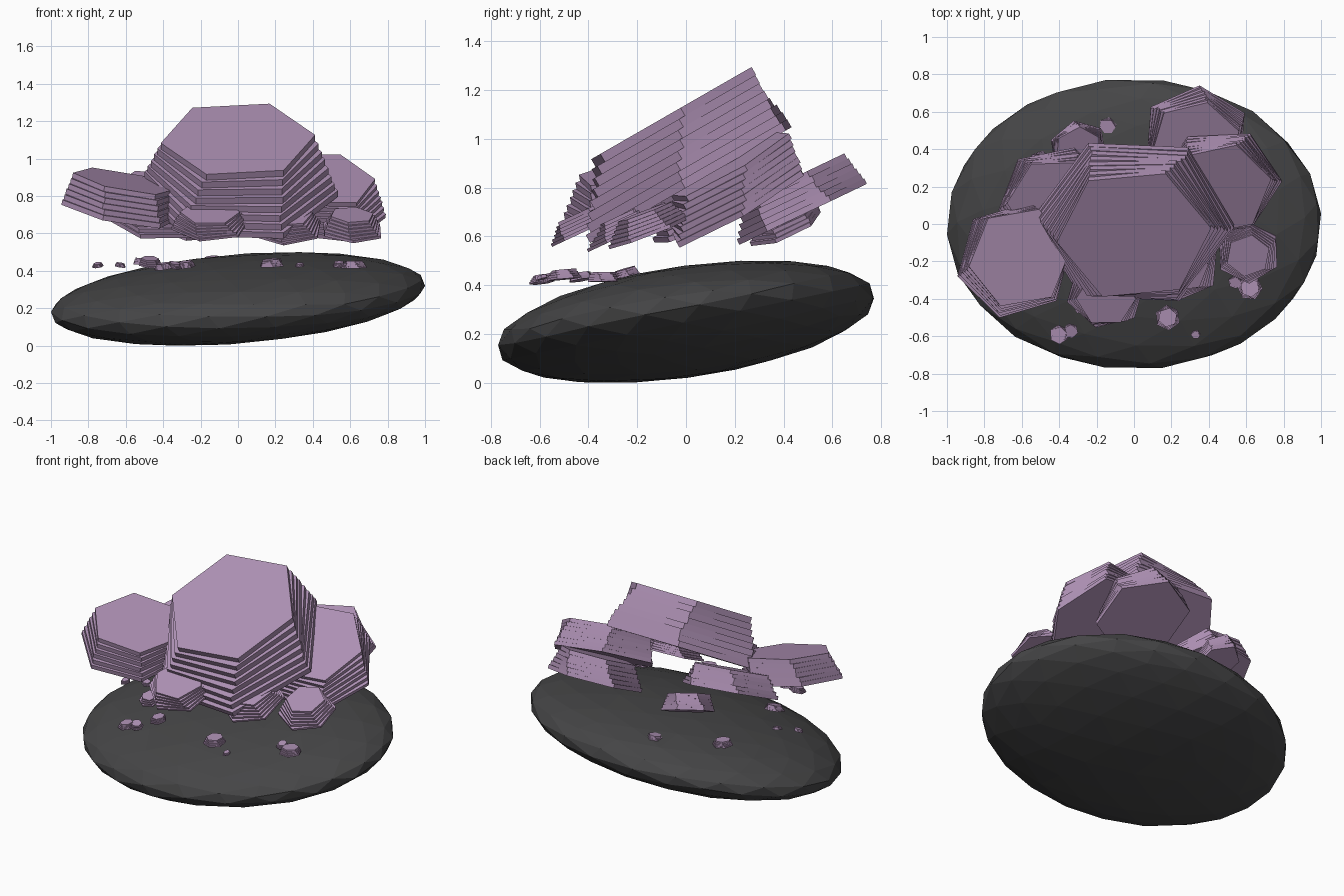
import bpy, bmesh, math, random
from mathutils import Vector, Euler

if "Cube" in bpy.data.objects:
    bpy.data.objects.remove(bpy.data.objects["Cube"])

random.seed(4)


def material(name, rgb):
    m = bpy.data.materials.new(name)
    m.diffuse_color = (*rgb, 1)
    m.use_nodes = True
    m.node_tree.nodes["Principled BSDF"].inputs["Base Color"].default_value = m.diffuse_color
    return m


LILAC = material("lilac mica", (0.42, 0.28, 0.455))
ROCK = material("dark rock", (0.06, 0.06, 0.062))


def finish(bm, name, mat):
    mesh = bpy.data.meshes.new(name)
    bmesh.ops.recalc_face_normals(bm, faces=bm.faces)
    bm.to_mesh(mesh)
    bm.free()
    mesh.materials.append(mat)
    obj = bpy.data.objects.new(name, mesh)
    bpy.context.collection.objects.link(obj)


# Rock base: a turned, squashed and sheared low-poly ball
bm = bmesh.new()
bmesh.ops.create_icosphere(bm, subdivisions=3, radius=1)
bmesh.ops.rotate(bm, verts=bm.verts, matrix=Euler((0.35, 0.25, 0.3)).to_matrix())
mx = max(v.co.x for v in bm.verts)
my = max(v.co.y for v in bm.verts)
for v in bm.verts:
    x, y, z = v.co.x / mx, v.co.y / my, v.co.z
    v.co = (x, 0.77 * y, 0.218 * z + 0.075 * x + 0.1 * y)
low = min(v.co.z for v in bm.verts)
bmesh.ops.translate(bm, verts=bm.verts, vec=(0, 0, -low))
finish(bm, "rock_base", ROCK)


def mica_book(name, top, bottom, r_top, r_bottom, normal, count, phase, twist):
    """Stack of thin, slightly twisted hexagonal plates from top to bottom."""
    n = Vector(normal).normalized()
    u = Vector((1, 0, 0))
    u = (u - n * u.dot(n)).normalized()
    w = n.cross(u)
    top, bottom = Vector(top), Vector(bottom)
    thick = (top - bottom).dot(n) / count
    slip = (bottom - top) + n * (thick * count)
    bm = bmesh.new()
    for i in range(count):
        f = i / max(1, count - 1)
        r = r_top + (r_bottom - r_top) * f
        turn = phase + twist * i + (random.uniform(-2, 2) if i else 0)
        c = top + slip * f - n * (thick * i)
        rings = [[], []]
        for k in range(6):
            a = math.radians(turn + 60 * k)
            p = c + (u * math.cos(a) + w * math.sin(a)) * r
            rings[0].append(bm.verts.new(p))
            rings[1].append(bm.verts.new(p - n * thick))
        bm.faces.new(rings[0])
        bm.faces.new(rings[1][::-1])
        for k in range(6):
            j = (k + 1) % 6
            bm.faces.new((rings[0][k], rings[1][k], rings[1][j], rings[0][j]))
    finish(bm, name, LILAC)


# Large crystal books
mica_book("main_book", (0, -0.06, 1.105), (0, 0.02, 0.81), 0.415, 0.535,
          (0, -0.5, 0.87), 8, 6, -1.5)
mica_book("left_book", (-0.61, -0.18, 0.88), (-0.64, -0.19, 0.71), 0.28, 0.32,
          (0.19, -0.18, 0.97), 6, 8, 1.5)
mica_book("right_book", (0.45, 0.18, 0.895), (0.45, 0.22, 0.72), 0.29, 0.34,
          (0.12, -0.5, 0.86), 7, 10, -2)
mica_book("back_right_book", (0.33, 0.44, 0.84), (0.33, 0.48, 0.69), 0.24, 0.29,
          (0, -0.43, 0.9), 6, 15, 2)
mica_book("back_left_book", (-0.42, 0.12, 0.83), (-0.42, 0.14, 0.69), 0.26, 0.31,
          (0.08, -0.42, 0.9), 6, 0, 2)

# Small crystal books around the foot
mica_book("right_front_book", (0.61, -0.17, 0.70), (0.61, -0.15, 0.61), 0.12, 0.175,
          (0.05, -0.35, 0.92), 6, 20, 2)
mica_book("front_book", (-0.15, -0.40, 0.715), (-0.15, -0.36, 0.645), 0.16, 0.215,
          (0, -0.42, 0.9), 6, 0, 3)
mica_book("under_book", (0.26, -0.24, 0.70), (0.26, -0.22, 0.62), 0.14, 0.20,
          (0, -0.42, 0.9), 6, 10, 3)
mica_book("rear_small_book", (-0.30, 0.40, 0.74), (-0.30, 0.41, 0.63), 0.13, 0.16,
          (0.25, -0.4, 0.9), 6, 25, 3)

# Tiny crystals scattered over the rock: x, y, z, radius
TINY = [(-0.40, -0.59, 0.43, 0.05), (-0.34, -0.57, 0.435, 0.04),
        (0.18, -0.50, 0.45, 0.065), (0.33, -0.59, 0.435, 0.025),
        (-0.14, 0.52, 0.465, 0.05), (-0.50, 0.33, 0.455, 0.06),
        (0.62, -0.34, 0.44, 0.065), (0.54, -0.31, 0.44, 0.035),
        (-0.75, -0.10, 0.435, 0.03), (-0.63, -0.05, 0.435, 0.03),
        (-0.47, -0.25, 0.455, 0.06), (-0.28, -0.43, 0.44, 0.05)]
for i, (x, y, z, r) in enumerate(TINY):
    tilt = (random.uniform(-0.15, 0.15), random.uniform(-0.35, 0), 1)
    mica_book(f"tiny_crystal_{i + 1}", (x, y, z + r * 0.2), (x, y, z - r * 0.4),
              r * 0.8, r * 1.05, tilt, 4, random.uniform(0, 60), 6)
